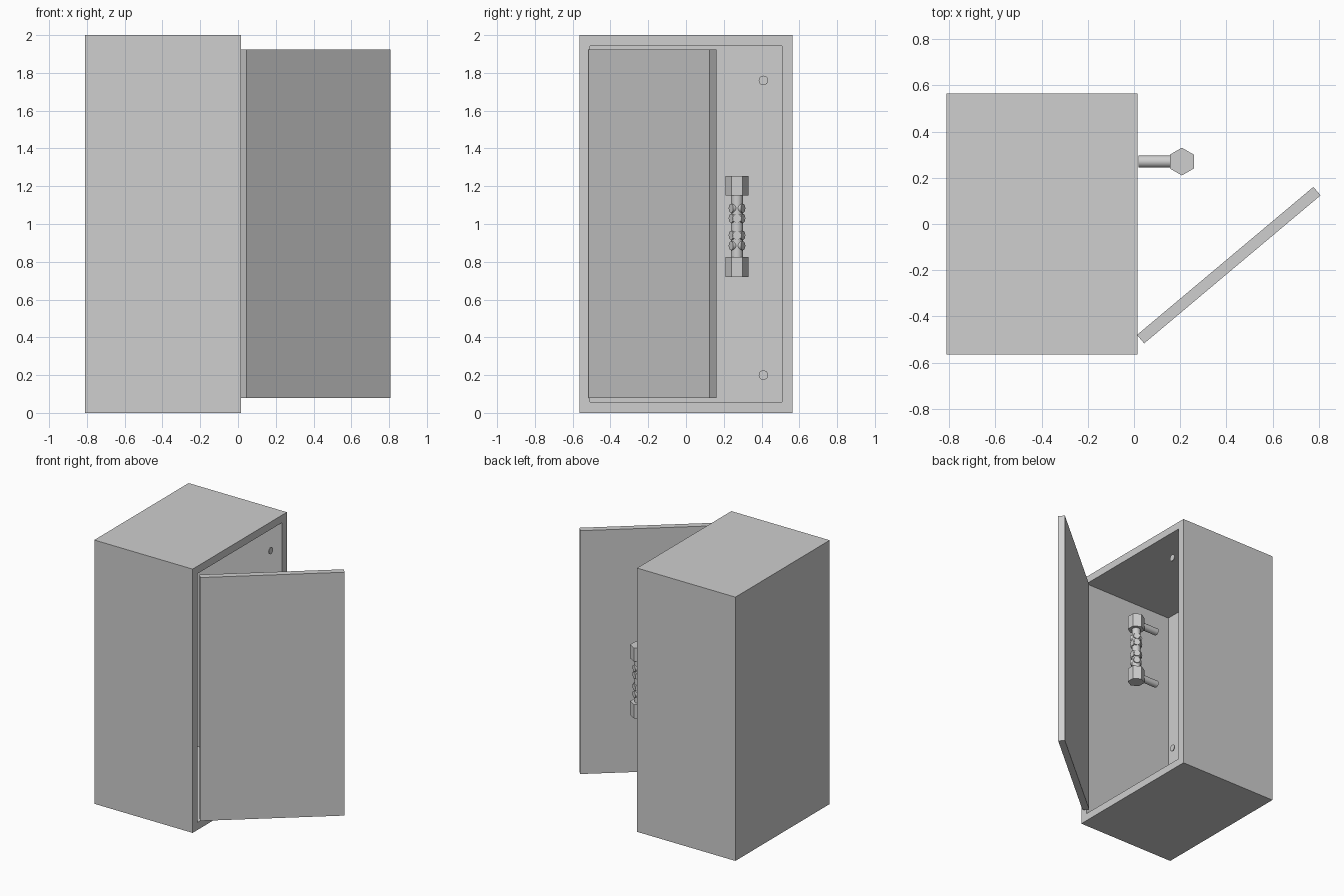
import bpy, bmesh, math
from mathutils import Vector

if "Cube" in bpy.data.objects:
    bpy.data.objects.remove(bpy.data.objects["Cube"])

grey = bpy.data.materials.new("plain grey")
grey.diffuse_color = (0.62, 0.62, 0.62, 1)
grey.use_nodes = True
grey.node_tree.nodes["Principled BSDF"].inputs["Base Color"].default_value = grey.diffuse_color


def finish(name, bm, smooth=False):
    me = bpy.data.meshes.new(name)
    bmesh.ops.recalc_face_normals(bm, faces=bm.faces)
    bm.to_mesh(me)
    bm.free()
    ob = bpy.data.objects.new(name, me)
    bpy.context.collection.objects.link(ob)
    me.materials.append(grey)
    if smooth:
        bpy.ops.object.select_all(action='DESELECT')
        ob.select_set(True)
        bpy.context.view_layer.objects.active = ob
        bpy.ops.object.shade_smooth_by_angle(angle=math.radians(35))
    return ob


def box_bm(lo, hi):
    bm = bmesh.new()
    bmesh.ops.create_cube(bm, size=1)
    for v in bm.verts:
        v.co = Vector([lo[i] + (v.co[i] + 0.5) * (hi[i] - lo[i]) for i in range(3)])
    return bm


def rod(name, start, end, radius, sides=32, smooth=True):
    start, end = Vector(start), Vector(end)
    d = end - start
    bm = bmesh.new()
    bmesh.ops.create_cone(bm, cap_ends=True, segments=sides, radius1=radius,
                          radius2=radius, depth=d.length)
    ob = finish(name, bm, smooth)
    ob.location = (start + end) / 2
    ob.rotation_euler = d.to_track_quat('Z', 'Y').to_euler()
    return ob


# cabinet shell: the +x face is inset, then pushed in to make the cavity
bm = box_bm((-0.81, -0.565, 0), (0.015, 0.565, 2))
bm.normal_update()
front = max(bm.faces, key=lambda f: f.normal.x)
bmesh.ops.inset_region(bm, faces=[front], thickness=0.057, use_even_offset=True)
front = bmesh.ops.extrude_face_region(bm, geom=[front])
bmesh.ops.translate(bm, vec=(-0.76, 0, 0),
                    verts=[v for v in front["geom"] if isinstance(v, bmesh.types.BMVert)])
# drop the leftover cover face over the opening, if any
for f in [f for f in bm.faces if len(f.verts) == 4
          and all(abs(v.co.x - 0.015) < 1e-4 and abs(v.co.y) < 0.53 for v in f.verts)]:
    bm.faces.remove(f)
finish("cabinet", bm)

# open door, swung about its vertical edge
door = finish("door", box_bm((-0.498, -0.024, 0.08), (0.498, 0.024, 1.925)))
door.location = (0.41, -0.178, 0)
door.rotation_euler.z = math.radians(40)

# small latch discs beside the opening
for z in (0.2, 1.76):
    rod("latch_disc", (-0.016, 0.41, z), (-0.01, 0.41, z), 0.025, 24)

# handle: hexagonal ends, stems and grip bar
hx, hy = 0.207, 0.27
for z0, z1 in ((0.72, 0.825), (1.15, 1.253)):
    bm = bmesh.new()
    ring = [bm.verts.new((hx + 0.06 * math.sin(i * math.pi / 3),
                          hy + 0.06 * math.cos(i * math.pi / 3), z0)) for i in range(6)]
    cap = bm.faces.new(ring)
    ext = bmesh.ops.extrude_face_region(bm, geom=[cap], use_keep_orig=True)
    bmesh.ops.translate(bm, vec=(0, 0, z1 - z0),
                        verts=[v for v in ext["geom"] if isinstance(v, bmesh.types.BMVert)])
    finish("handle_end", bm)
    zm = (z0 + z1) / 2
    rod("handle_stem", (0.02, hy, zm), (0.17, hy, zm), 0.026)
rod("handle_bar", (hx, hy, 0.82), (hx, hy, 1.155), 0.031)

# round studs around the grip bar
for z, step in ((0.885, 120), (0.94, 60), (1.03, 60), (1.083, 120)):
    for a in range(60, 420, step):
        d = Vector((math.cos(math.radians(a)), math.sin(math.radians(a)), 0))
        c = Vector((hx, hy, z))
        rod("grip_stud", c + d * 0.01, c + d * 0.037, 0.024, 20)
